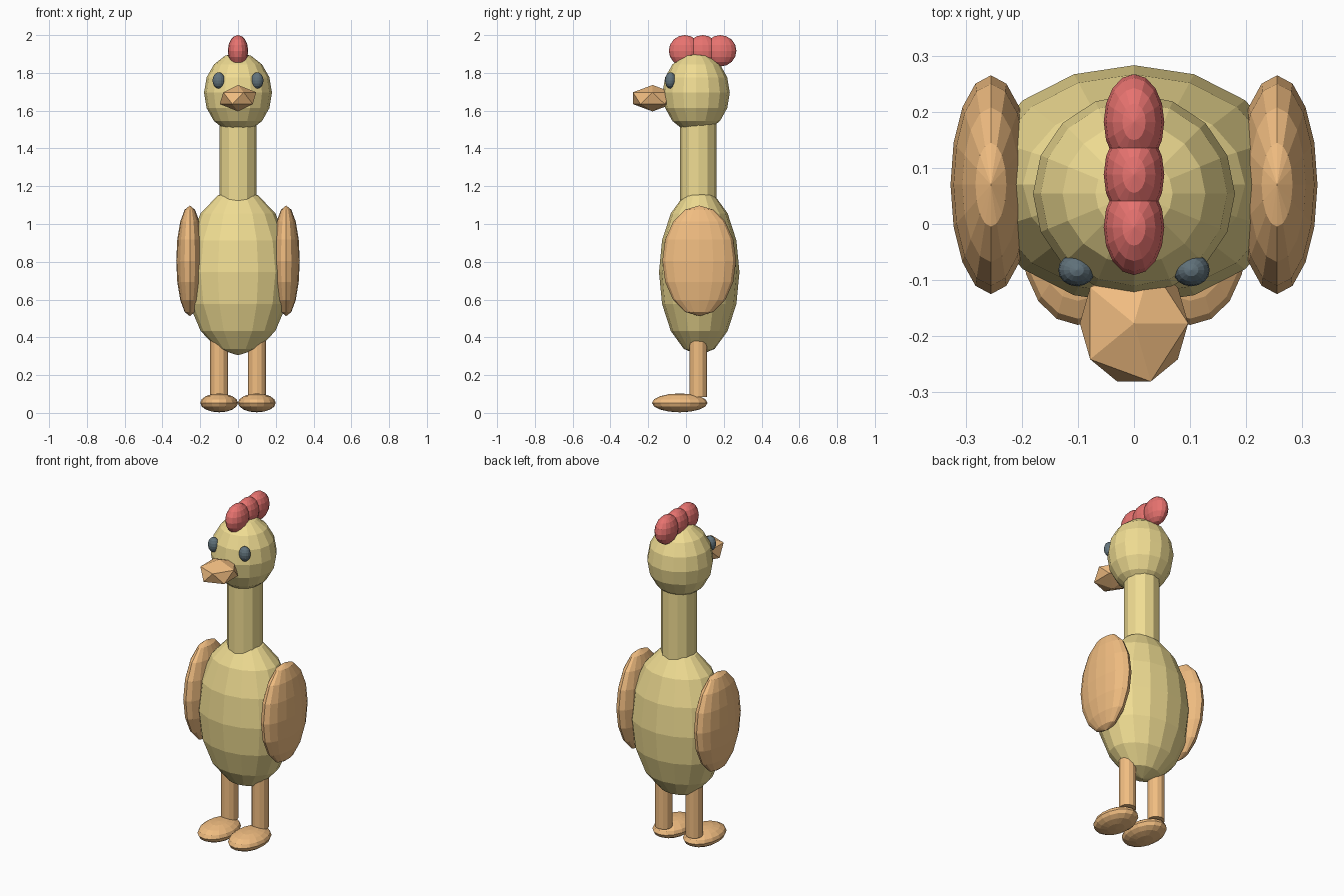
import bpy

if "Cube" in bpy.data.objects:
    bpy.data.objects.remove(bpy.data.objects["Cube"])


def material(name, rgb):
    m = bpy.data.materials.new(name)
    m.diffuse_color = (*rgb, 1)
    m.use_nodes = True
    m.node_tree.nodes["Principled BSDF"].inputs["Base Color"].default_value = m.diffuse_color
    return m


YELLOW = material("yellow", (0.87, 0.72, 0.29))
ORANGE = material("orange", (0.88, 0.51, 0.22))
RED = material("red", (0.80, 0.17, 0.16))
DARK = material("dark", (0.12, 0.17, 0.20))


def finish(name, mat, scale=(1, 1, 1)):
    ob = bpy.context.object
    ob.name = name
    ob.scale = scale
    ob.data.materials.append(mat)
    return ob


def ball(name, loc, radii, mat, segments=16, rings=8):
    bpy.ops.mesh.primitive_uv_sphere_add(segments=segments, ring_count=rings, radius=1, location=loc)
    return finish(name, mat, radii)


def post(name, x, y, z0, z1, radius, mat):
    bpy.ops.mesh.primitive_cylinder_add(vertices=12, radius=radius, depth=z1 - z0,
                                        location=(x, y, (z0 + z1) / 2))
    return finish(name, mat)


# Body, neck and head
ball("body", (0, 0.07, 0.745), (0.28, 0.213, 0.44), YELLOW)
post("neck", 0, 0.065, 1.05, 1.62, 0.097, YELLOW)
ball("head", (0, 0.054, 1.695), (0.18, 0.178, 0.212), YELLOW)

# Faceted beak
bpy.ops.mesh.primitive_ico_sphere_add(subdivisions=1, radius=1, location=(0, -0.177, 1.666))
finish("beak", ORANGE, (0.108, 0.122, 0.07))

# Comb of three lobes, front to back
for i in range(3):
    ball(f"comb_lobe_{i + 1}", (0, -0.006 + 0.094 * i, 1.917), (0.054, 0.085, 0.083), RED)

# Paired parts
for side, s in (("right", 1), ("left", -1)):
    ball(f"{side}_eye", (s * 0.102, -0.082, 1.76), (0.033, 0.029, 0.043), DARK)
    ball(f"{side}_wing", (s * 0.255, 0.07, 0.805), (0.072, 0.195, 0.293), ORANGE)
    post(f"{side}_leg", s * 0.1, 0.065, 0.085, 0.45, 0.047, ORANGE)
    ball(f"{side}_foot", (s * 0.1, -0.033, 0.053), (0.1, 0.147, 0.05), ORANGE)
